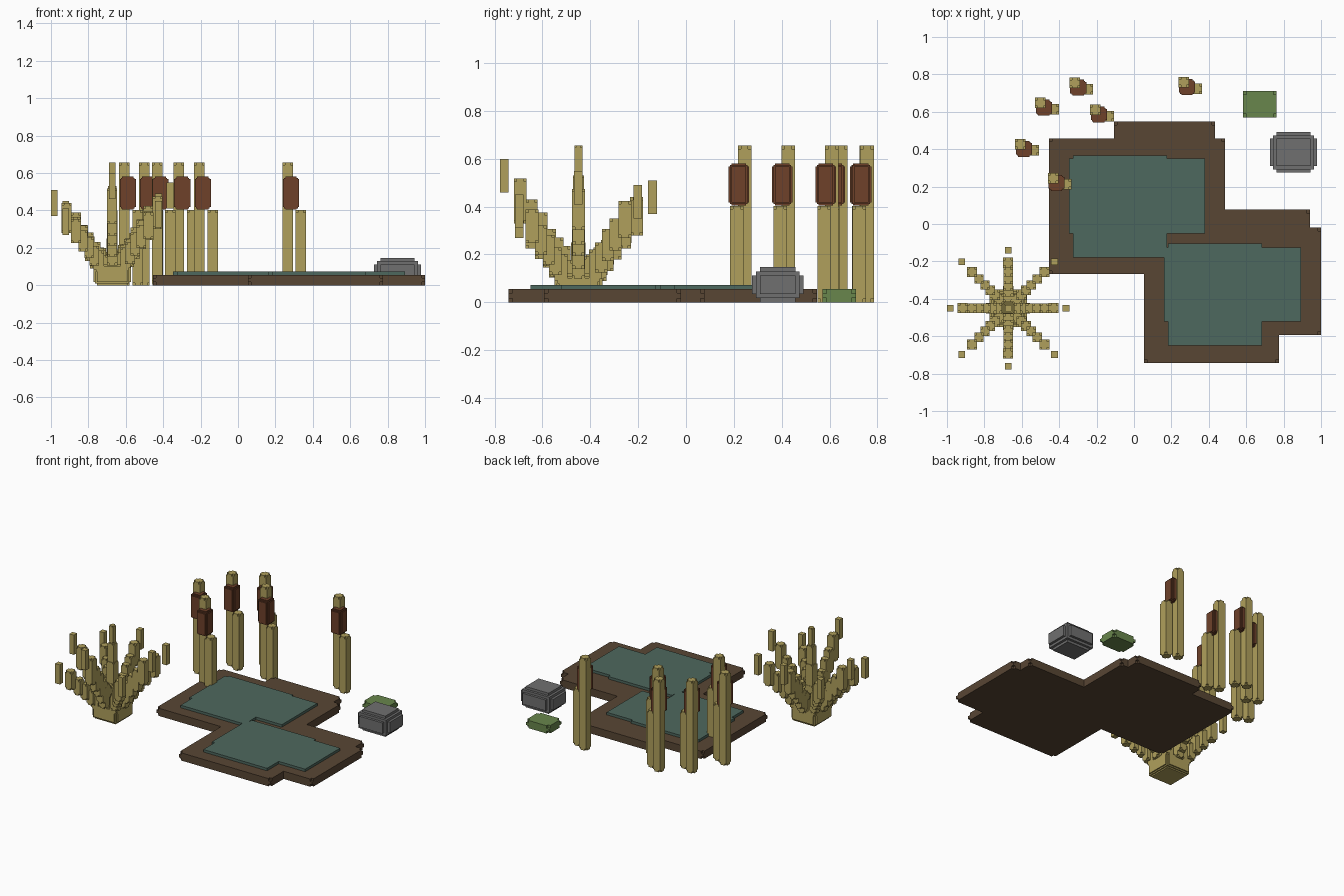
import bpy
import bmesh
import math
from mathutils import Vector

cube = bpy.data.objects.get("Cube")
if cube:
    bpy.data.objects.remove(cube)


def material(name, r, g, b):
    m = bpy.data.materials.new(name)
    m.use_nodes = True
    m.diffuse_color = (r, g, b, 1)
    m.node_tree.nodes["Principled BSDF"].inputs["Base Color"].default_value = (r, g, b, 1)
    return m


MUD = material("mud", 0.098, 0.061, 0.034)
WATER = material("pond water", 0.076, 0.138, 0.112)
STRAW = material("dry straw", 0.434, 0.352, 0.107)
BROWN = material("seed brown", 0.156, 0.053, 0.023)
STONE = material("stone grey", 0.162, 0.162, 0.162)
GREEN = material("leaf green", 0.138, 0.238, 0.072)


def box(bm, c, s):
    """Plain box from centre and size."""
    for v in bmesh.ops.create_cube(bm, size=1)["verts"]:
        v.co = Vector(c) + Vector(v.co[i] * s[i] for i in range(3))


def notched(bm, c, s, d):
    """Box with a small cube missing at every corner."""
    for axis in range(3):
        t = list(s)
        t[axis] -= 2 * d
        box(bm, c, t)


def stepped(bm, c, s, d):
    """Box whose edges are cut back in two steps."""
    for axis in range(3):
        t = [v - 2 * d for v in s]
        t[axis] = s[axis]
        box(bm, c, t)
    box(bm, c, [v - d for v in s])


def span(x0, x1, y0, y1, z0, z1):
    """Centre and size from the limits on each axis."""
    return (((x0 + x1) / 2, (y0 + y1) / 2, (z0 + z1) / 2), (x1 - x0, y1 - y0, z1 - z0))


def finish(bm, name, mat):
    me = bpy.data.meshes.new(name)
    bm.to_mesh(me)
    bm.free()
    me.materials.append(mat)
    ob = bpy.data.objects.new(name, me)
    bpy.context.collection.objects.link(ob)


# Muddy bank
bm = bmesh.new()
for r in [(-.455, .487, -.267, .457), (-.107, .433, .1, .547), (.053, .94, -.4, .077),
          (.053, 1, -.593, -.02), (.053, .775, -.742, -.1)]:
    notched(bm, *span(*r, 0, .055), .017)
finish(bm, "mud_bank", MUD)

# Pond surface
bm = bmesh.new()
for r in [(-.347, .38, -.05, .35), (-.326, .177, -.18, .366),
          (.16, .893, -.52, -.126), (.182, .684, -.65, -.104)]:
    box(bm, *span(*r, .04, .073))
finish(bm, "pond_water", WATER)

# Stone and low bush
bm = bmesh.new()
stepped(bm, *span(.727, .979, .275, .492, 0, .147), .035)
finish(bm, "stone", STONE)
bm = bmesh.new()
notched(bm, *span(.583, .763, .57, .71, 0, .055), .018)
finish(bm, "bush", GREEN)

# Cattails: a tall stalk through a seed head and a short stalk beside it
cattails = [(-.607, .427), (-.5, .647), (-.316, .754), (-.206, .61), (.265, .757), (-.433, .245)]
for i, (x, y) in enumerate(cattails, 1):
    foot = .01 if i == len(cattails) else 0
    bm = bmesh.new()
    for dx, dy, top in [(0, 0, .655), (.07, -.033, .403)]:
        notched(bm, (x + dx, y + dy, (top + foot) / 2), (.056, .056, top - foot), .013)
    finish(bm, f"cattail_stalks_{i}", STRAW)
    bm = bmesh.new()
    stepped(bm, (x + .018, y - .025, .493), (.086, .086, .176), .013)
    finish(bm, f"cattail_head_{i}", BROWN)

# Grass clump: stepped root, centre spike and eight arching blades
cx, cy = -.673, -.45
bm = bmesh.new()
stepped(bm, (cx, cy, .06), (.2, .2, .12), .018)
finish(bm, "grass_root", STRAW)

bm = bmesh.new()
for w, z0, z1 in [(.06, .1, .25), (.055, .22, .4), (.046, .38, .53), (.034, .53, .655)]:
    notched(bm, (cx, cy, (z0 + z1) / 2), (w, w, z1 - z0), .008)
finish(bm, "grass_centre_spike", STRAW)

blade = [(.06, .06, .2, .055), (.09, .09, .23, .055), (.12, .13, .26, .052),
         (.155, .18, .32, .05), (.195, .225, .365, .05), (.243, .28, .44, .054)]
heights = [.55, .49, .51, .45, .51, .41, .60, .45]
for i, top in enumerate(heights):
    a = i * math.pi / 4
    stretch = 1.13 if i % 2 else 1
    k = top / .51
    bm = bmesh.new()
    for r, z0, z1, w in blade:
        p = (cx + r * stretch * math.cos(a), cy + r * stretch * math.sin(a), k * (z0 + z1) / 2)
        notched(bm, p, (w, w, k * (z1 - z0)), .012)
    r = .31 * stretch
    box(bm, (cx + r * math.cos(a), cy + r * math.sin(a), top - .07), (.036, .036, .14))
    finish(bm, f"grass_blade_{i + 1}", STRAW)
